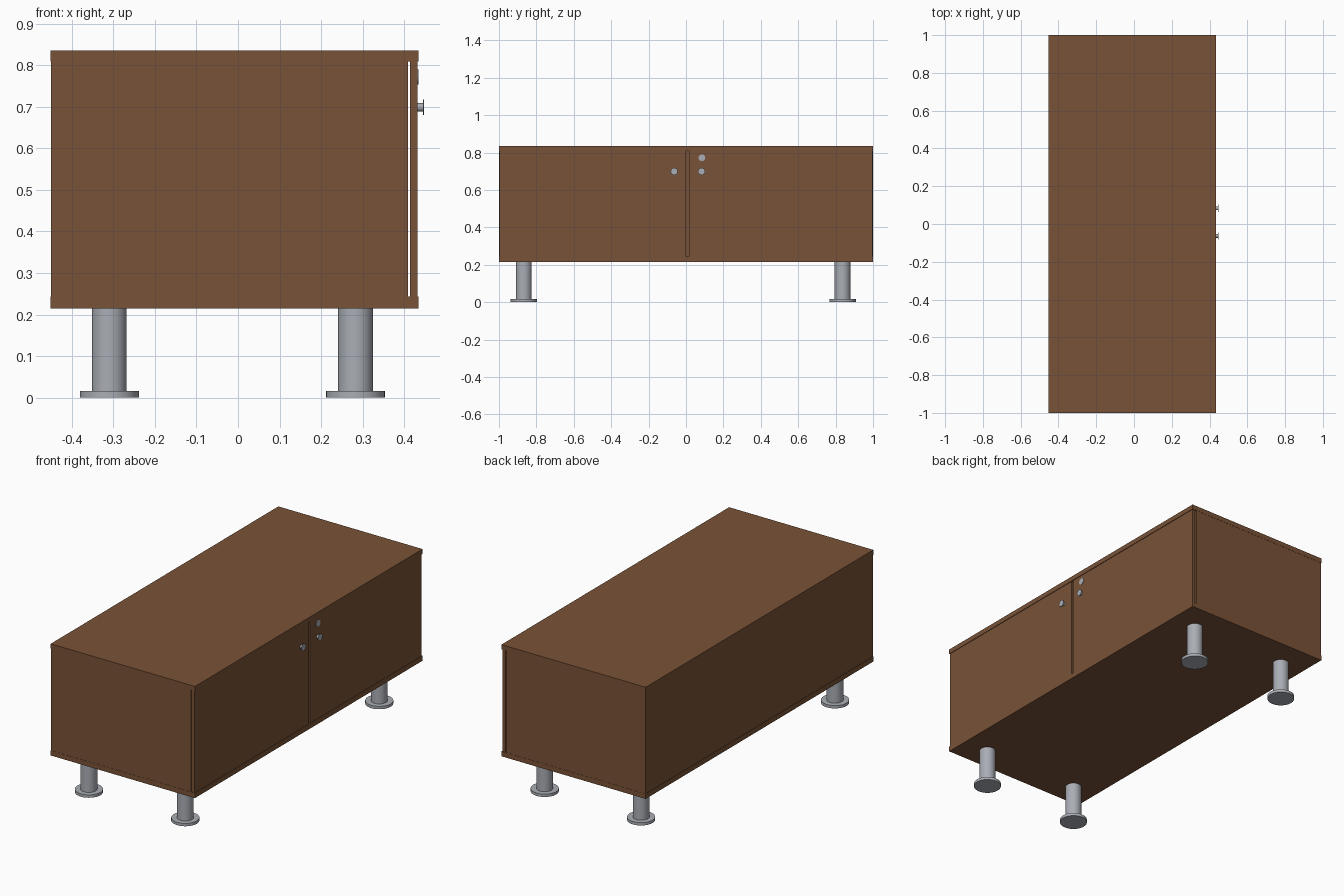
import bpy, math

if "Cube" in bpy.data.objects:
    bpy.data.objects.remove(bpy.data.objects["Cube"])


def material(name, rgb):
    m = bpy.data.materials.new(name)
    m.diffuse_color = (*rgb, 1)
    m.use_nodes = True
    m.node_tree.nodes["Principled BSDF"].inputs["Base Color"].default_value = m.diffuse_color
    return m


WOOD = material("brown_wood", (0.19, 0.085, 0.038))
METAL = material("grey_metal", (0.40, 0.42, 0.46))


def box(name, x0, x1, y0, y1, z0, z1):
    bpy.ops.mesh.primitive_cube_add(
        size=1, location=((x0 + x1) / 2, (y0 + y1) / 2, (z0 + z1) / 2))
    o = bpy.context.object
    o.name = name
    o.scale = (x1 - x0, y1 - y0, z1 - z0)
    bpy.ops.object.transform_apply(location=False, rotation=False, scale=True)
    o.data.materials.append(WOOD)
    return o


def cylinder(name, r, depth, loc, along_x=False, sides=32):
    rot = (0, math.pi / 2, 0) if along_x else (0, 0, 0)
    bpy.ops.mesh.primitive_cylinder_add(
        vertices=sides, radius=r, depth=depth, location=loc, rotation=rot)
    o = bpy.context.object
    o.name = name
    o.data.materials.append(METAL)
    bpy.ops.object.shade_smooth_by_angle(angle=math.radians(40))
    return o


# Carcass panels
box("top_panel", -0.452, 0.435, -1, 1, 0.809, 0.836)
box("bottom_panel", -0.452, 0.435, -1, 1, 0.215, 0.243)
box("left_side_panel", -0.45, 0.409, -0.999, -0.973, 0.243, 0.809)
box("right_side_panel", -0.45, 0.409, 0.973, 0.999, 0.243, 0.809)
box("back_panel", -0.45, -0.425, -0.973, 0.973, 0.243, 0.809)
box("centre_divider", -0.425, 0.409, -0.006, 0.020, 0.243, 0.809)

# Doors, standing slightly proud of the side panels
box("left_door", 0.414, 0.432, -0.998, 0.001, 0.243, 0.809)
box("right_door", 0.414, 0.432, 0.015, 0.996, 0.243, 0.809)

# Door knobs and lock plate
for side, y in (("left", -0.063), ("right", 0.083)):
    cylinder(side + "_knob_stem", 0.010, 0.016, (0.439, y, 0.699), True, 16)
    cylinder(side + "_knob_disc", 0.019, 0.003, (0.447, y, 0.699), True, 16)
cylinder("lock_plate", 0.018, 0.004, (0.433, 0.085, 0.772), True, 16)

# Legs with round feet
for xs, x in (("back", -0.31), ("front", 0.283)):
    for ys, y in (("left", -0.867), ("right", 0.837)):
        cylinder(f"{xs}_{ys}_leg", 0.042, 0.203, (x, y, 0.1145))
        cylinder(f"{xs}_{ys}_foot", 0.071, 0.016, (x, y, 0.008))
